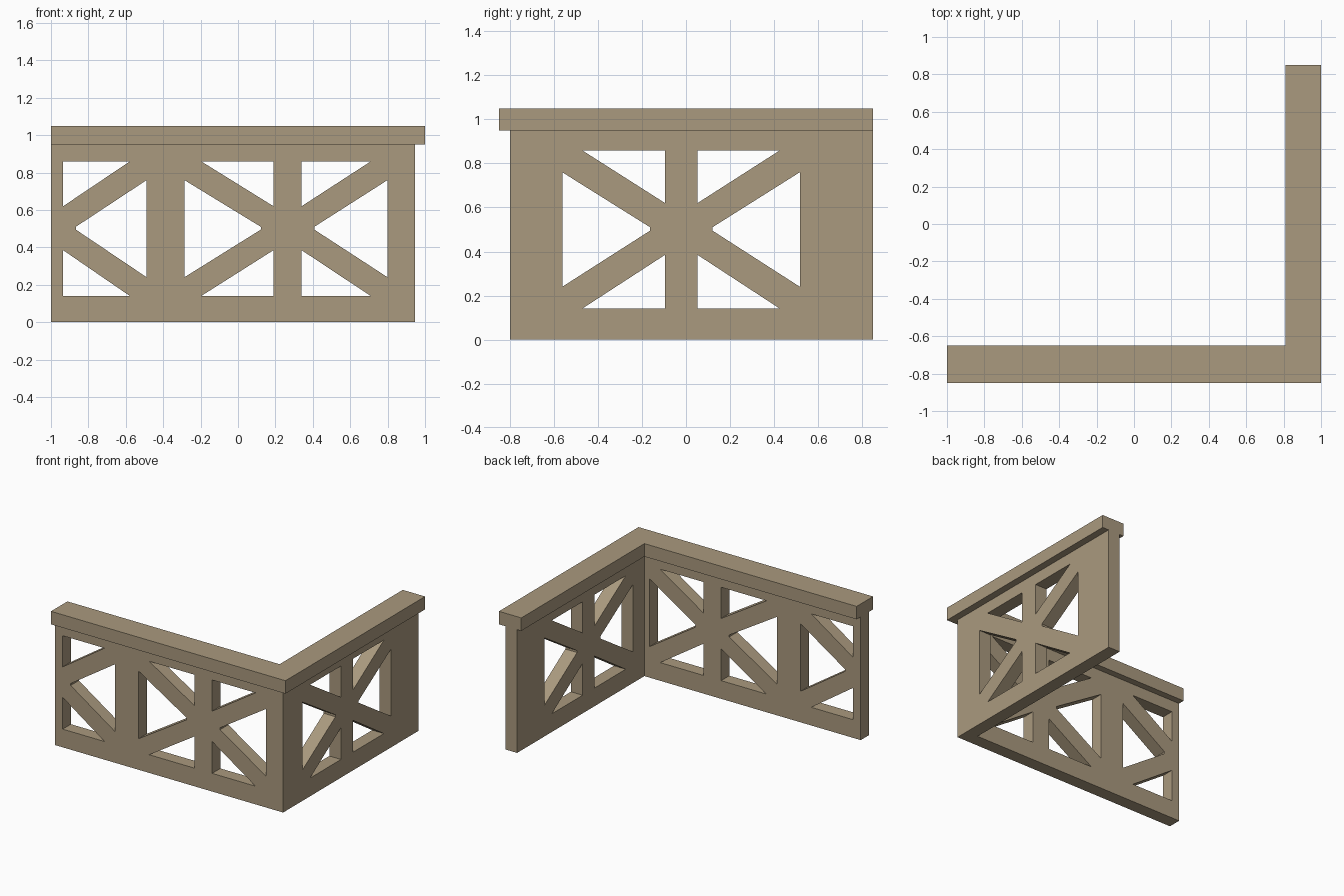
import bpy
from math import radians
from mathutils import Matrix, Euler

if "Cube" in bpy.data.objects:
    bpy.data.objects.remove(bpy.data.objects["Cube"])

stone = bpy.data.materials.new("tan_stone")
stone.diffuse_color = (0.40, 0.32, 0.21, 1.0)
stone.use_nodes = True
stone.node_tree.nodes["Principled BSDF"].inputs["Base Color"].default_value = stone.diffuse_color


def plate(name, outlines, thickness, location, rotation):
    """Extruded flat plate: first outline is the rim, the others are holes."""
    curve = bpy.data.curves.new(name + "_profile", 'CURVE')
    curve.dimensions = '2D'
    curve.fill_mode = 'BOTH'
    curve.extrude = thickness / 2
    for points in outlines:
        spline = curve.splines.new('POLY')
        spline.points.add(len(points) - 1)
        for p, (u, v) in zip(spline.points, points):
            p.co = (u, v, 0, 1)
        spline.use_cyclic_u = True
    temp = bpy.data.objects.new(name + "_temp", curve)
    bpy.context.collection.objects.link(temp)
    graph = bpy.context.evaluated_depsgraph_get()
    mesh = bpy.data.meshes.new_from_object(temp.evaluated_get(graph))
    bpy.data.objects.remove(temp)
    turn = Euler([radians(a) for a in rotation]).to_matrix().to_4x4()
    mesh.transform(Matrix.Translation(location) @ turn)
    mesh.name = name
    mesh.materials.clear()
    mesh.materials.append(stone)
    for f in mesh.polygons:
        f.use_smooth = False
        f.material_index = 0
    obj = bpy.data.objects.new(name, mesh)
    bpy.context.collection.objects.link(obj)
    return obj


def rect(u0, u1, v0, v1):
    return [(u0, v0), (u1, v0), (u1, v1), (u0, v1)]


def half_bay(edge, d, width):
    """Three openings left by two braces running out from a post edge."""
    reach = edge + d * (width - 0.09)
    far, tip = edge + d * width, edge + d * 0.068
    return [
        [(edge, 0.86), (reach, 0.86), (edge, 0.62)],
        [(edge, 0.14), (reach, 0.14), (edge, 0.385)],
        [(tip, 0.51), (far, 0.76), (far, 0.24), (tip, 0.495)],
    ]


# Front panel: one half bay at the open end, then a full crossed bay
plate("front_panel",
      [rect(-1.0, 0.945, 0, 0.95)]
      + half_bay(-0.935, 1, 0.447) + half_bay(0.19, -1, 0.477) + half_bay(0.34, 1, 0.46),
      0.10, (0, -0.75, 0), (90, 0, 0))

# Side panel: one full crossed bay
plate("side_panel",
      [rect(-0.70, 0.85, 0, 0.95)]
      + half_bay(-0.095, -1, 0.467) + half_bay(0.052, 1, 0.465),
      0.10, (0.895, 0, 0), (90, 0, 90))

# L-shaped handrail cap
plate("handrail_cap",
      [[(-1, -0.85), (1, -0.85), (1, 0.85), (0.81, 0.85), (0.81, -0.65), (-1, -0.65)]],
      0.10, (0, 0, 1.0), (0, 0, 0))
